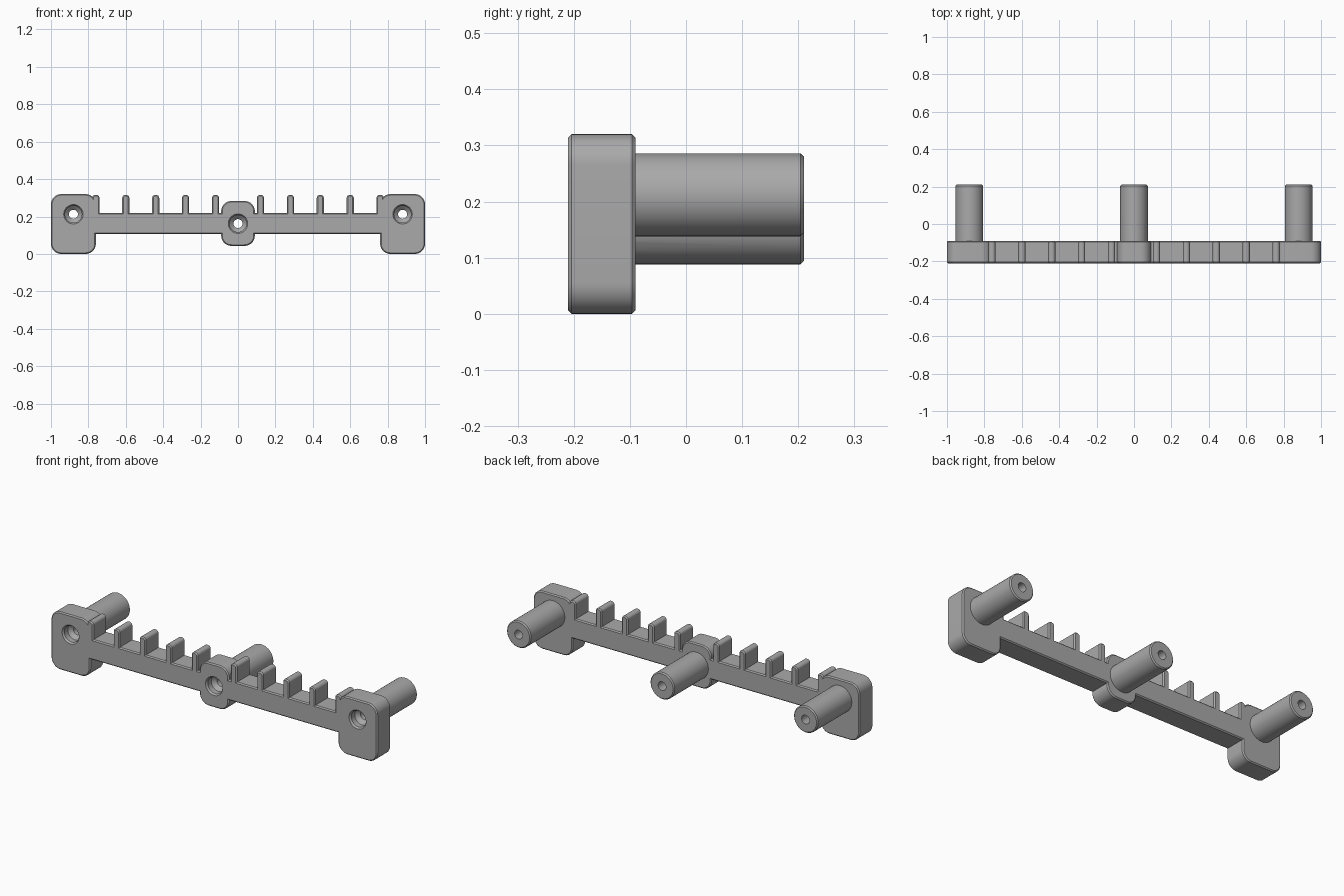
import bpy
import bmesh
from math import sin, cos, pi

if "Cube" in bpy.data.objects:
    bpy.data.objects.remove(bpy.data.objects["Cube"], do_unlink=True)

FRONT, BACK, POST_END = -0.21, -0.09, 0.21
CHAMFER = 0.006
POSTS = [(-0.88, 0.212), (0, 0.162), (0.88, 0.212)]

grey = bpy.data.materials.new("plain grey plastic")
grey.use_nodes = True
colour = (0.40, 0.40, 0.40, 1)
grey.diffuse_color = colour
grey.node_tree.nodes["Principled BSDF"].inputs["Base Color"].default_value = colour


def loft(name, rings):
    """Skin a list of equal-length point rings and close both ends."""
    bm = bmesh.new()
    loops = [[bm.verts.new(p) for p in ring] for ring in rings]
    n = len(loops[0])
    for a, b in zip(loops, loops[1:]):
        for i in range(n):
            bm.faces.new((a[i], a[(i + 1) % n], b[(i + 1) % n], b[i]))
    bm.faces.new(loops[0])
    bm.faces.new(loops[-1])
    bmesh.ops.remove_doubles(bm, verts=bm.verts, dist=1e-5)
    bmesh.ops.recalc_face_normals(bm, faces=bm.faces)
    mesh = bpy.data.meshes.new(name)
    bm.to_mesh(mesh)
    bm.free()
    obj = bpy.data.objects.new(name, mesh)
    bpy.context.collection.objects.link(obj)
    mesh.materials.append(grey)
    return obj


def rounded_ring(x, z, half_w, half_h, radius, y, inset=0, steps=10):
    """Rounded rectangle in the xz plane."""
    ring = []
    for k, (sx, sz) in enumerate([(1, 1), (-1, 1), (-1, -1), (1, -1)]):
        for i in range(steps + 1):
            a = (k + i / steps) * pi / 2
            ring.append((x + sx * (half_w - radius) + (radius - inset) * cos(a), y,
                         z + sz * (half_h - radius) + (radius - inset) * sin(a)))
    return ring


def slab(name, x0, x1, z0, z1, radius, y0=FRONT, y1=BACK):
    """Rounded block along y with chamfered ends."""
    shape = ((x0 + x1) / 2, (z0 + z1) / 2, (x1 - x0) / 2, (z1 - z0) / 2, radius)
    levels = [(y0, CHAMFER), (y0 + CHAMFER, 0), (y1 - CHAMFER, 0), (y1, CHAMFER)]
    return loft(name, [rounded_ring(*shape, y, inset) for y, inset in levels])


def combine(target, tool, operation):
    mod = target.modifiers.new(operation.title(), "BOOLEAN")
    mod.operation = operation
    mod.solver = "EXACT"
    mod.object = tool
    bpy.context.view_layer.objects.active = target
    bpy.ops.object.modifier_apply(modifier=mod.name)
    bpy.data.objects.remove(tool, do_unlink=True)


# Long bar, end blocks and centre block
rack = slab("comb_rack", -0.9, 0.9, 0.107, 0.22, 0.0065)
parts = [slab("centre_block", -0.09, 0.09, 0.043, 0.283, 0.055)]
for side in (-1, 1):
    lo, hi = sorted((side * 0.76, side))
    parts.append(slab("end_block", lo, hi, 0, 0.32, 0.055))
    # Comb teeth
    for i in range(5):
        x = side * (0.12 + 0.16 * i)
        parts.append(slab("tooth", x - 0.019, x + 0.019, 0.14, 0.316, 0.017))

# Rear posts
for x, z in POSTS:
    r = 0.074
    parts.append(slab("post", x - r, x + r, z - r, z + r, r, -0.15, POST_END))

for part in parts:
    combine(rack, part, "UNION")

# Screw holes with a countersunk front
HOLE = [(-0.22, 0.052), (FRONT, 0.052), (-0.20, 0.045), (-0.17, 0.045),
        (-0.15, 0.024), (0.25, 0.024)]
for x, z in POSTS:
    rings = [rounded_ring(x, z, r, r, r, y) for y, r in HOLE]
    combine(rack, loft("hole_cutter", rings), "DIFFERENCE")

# Shading
bpy.ops.object.select_all(action="DESELECT")
rack.select_set(True)
bpy.context.view_layer.objects.active = rack
bpy.ops.object.shade_smooth_by_angle(angle=pi / 6)
